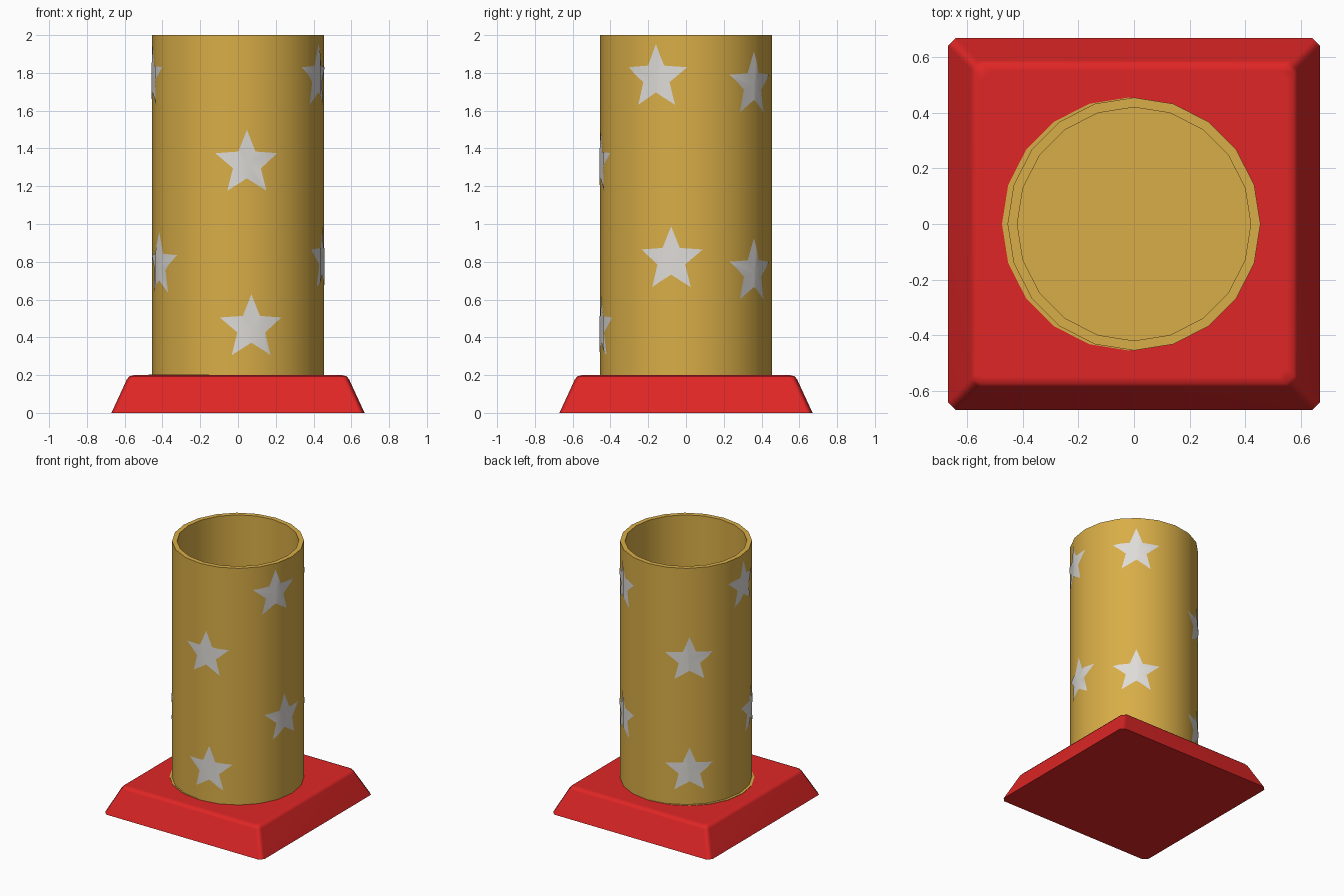
import bpy, bmesh, math

if "Cube" in bpy.data.objects:
    bpy.data.objects.remove(bpy.data.objects["Cube"])

def material(name, rgb):
    m = bpy.data.materials.new(name)
    m.diffuse_color = (*rgb, 1)
    m.use_nodes = True
    m.node_tree.nodes["Principled BSDF"].inputs["Base Color"].default_value = m.diffuse_color
    return m

RED = material("red", (0.74, 0.019, 0.019))
GOLD = material("gold", (0.69, 0.42, 0.063))
SILVER = material("pale grey", (0.73, 0.71, 0.68))
SIDES, R = 20, 0.455
STEP = 2 * math.pi / SIDES

def finish(bm, name, mat, angle=40):
    me = bpy.data.meshes.new(name)
    bm.to_mesh(me)
    bm.free()
    ob = bpy.data.objects.new(name, me)
    bpy.context.collection.objects.link(ob)
    me.materials.append(mat)
    bpy.ops.object.select_all(action='DESELECT')
    ob.select_set(True)
    bpy.context.view_layer.objects.active = ob
    bpy.ops.object.shade_smooth_by_angle(angle=math.radians(angle))
    return ob

def loft(rings, name, mat, angle=40):
    """Bridge equal-length rings of points and cap both ends."""
    bm = bmesh.new()
    vs = [[bm.verts.new(p) for p in r] for r in rings]
    n = len(rings[0])
    for a, b in zip(vs, vs[1:]):
        for i in range(n):
            j = (i + 1) % n
            bm.faces.new((a[i], a[j], b[j], b[i]))
    bm.faces.new(vs[0][::-1])
    bm.faces.new(vs[-1])
    return finish(bm, name, mat, angle)

def circle(r, z, x=0):
    return [(x + r * math.cos(i * STEP), r * math.sin(i * STEP), z) for i in range(SIDES)]

def square(h, z, c=0.03):
    k = h - c
    return [(h, -k, z), (h, k, z), (k, h, z), (-k, h, z),
            (-h, k, z), (-h, -k, z), (-k, -h, z), (k, -h, z)]

# Flared square foot with softened top edge
base = loft([square(0.67, 0), square(0.588, 0.178), square(0.575, 0.194), square(0.55, 0.2)],
            "base", RED, 50)
base.modifiers.new("weighted", 'WEIGHTED_NORMAL').keep_sharp = True

# Hollow tube, with its floor inside
loft([circle(R, 0.19), circle(R, 2), circle(0.42, 2), circle(0.42, 1.5)], "tube", GOLD)

# Thin gold fringe where the tube meets the foot
loft([circle(R, 0.198, -0.02), circle(R, 0.203, -0.02)], "tube_fringe", GOLD)

def star(index, degrees, z, size=0.178):
    """Flat star, cut at the tube's facet lines and wrapped onto it."""
    bm = bmesh.new()
    mid = bm.verts.new((0, 0, z))
    rim = []
    for i in range(10):
        a = math.pi / 2 + i * math.pi / 5
        r = size * (0.44 if i % 2 else 1)
        rim.append(bm.verts.new((r * math.cos(a), 0, z + r * math.sin(a))))
    for i in range(10):
        bm.faces.new((mid, rim[i], rim[(i + 1) % 10]))
    start = math.radians(degrees)
    for k in range(-SIDES, SIDES):
        s = (k * STEP - start) * R
        if abs(s) < size:
            bmesh.ops.bisect_plane(bm, geom=bm.verts[:] + bm.edges[:] + bm.faces[:],
                                   plane_co=(s, 0, 0), plane_no=(1, 0, 0))
    for v in bm.verts:
        a = start + v.co.x / R
        off = a % STEP - STEP / 2
        r = R * math.cos(STEP / 2) / math.cos(off) + 0.003
        v.co = (r * math.cos(a), r * math.sin(a), v.co.z)
    finish(bm, f"star_{index}", SILVER)

# Stars in two staggered rows around the tube: angle, height
STARS = [(-84, 1.32), (-81, 0.45), (-20.5, 1.775), (-10, 0.81), (52, 1.735),
         (52, 0.745), (128, 1.3), (128, 0.46), (186, 1.775), (203, 0.78)]
for i, (deg, z) in enumerate(STARS):
    star(i + 1, deg, z)
